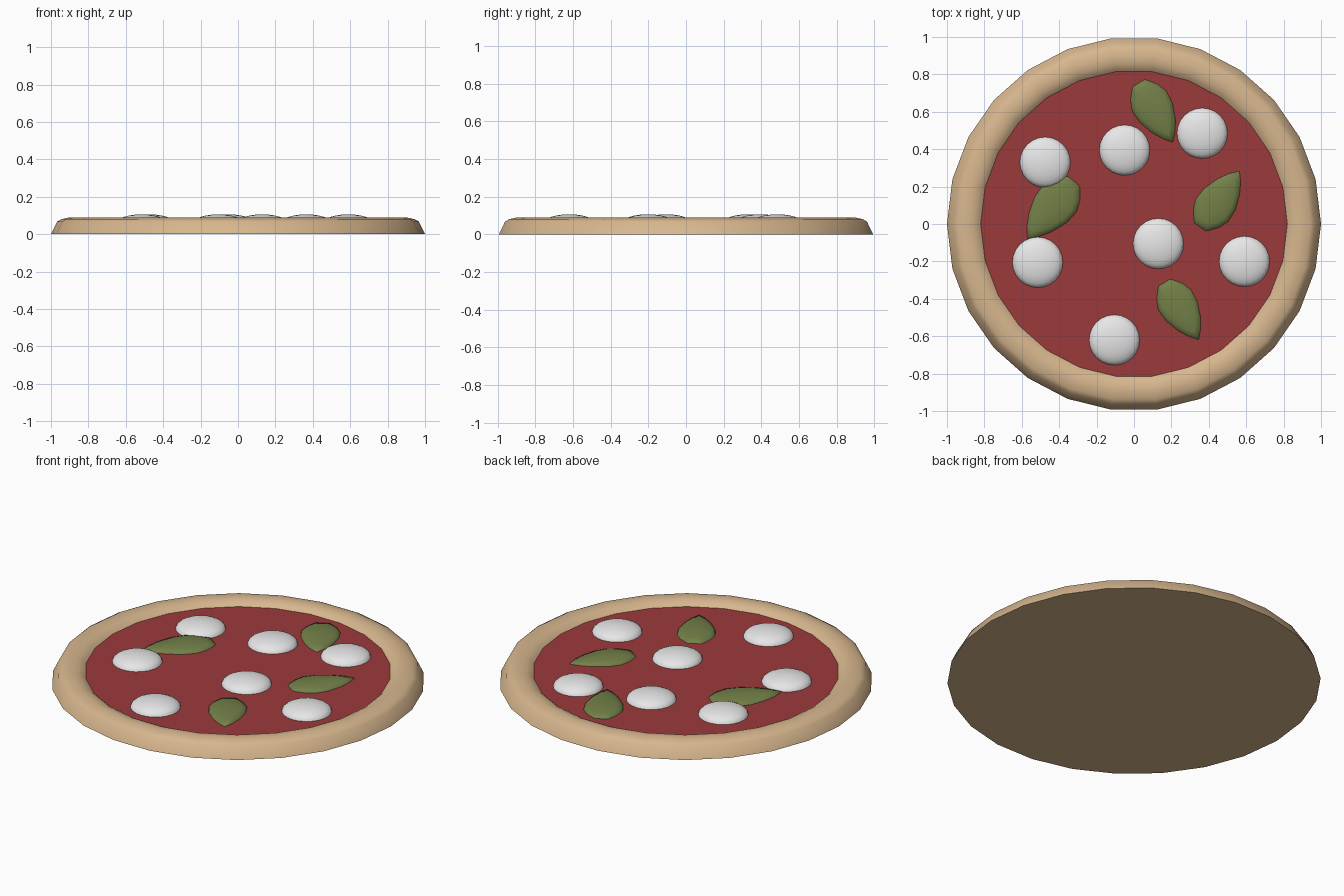
import bpy, bmesh, math
from mathutils import Matrix, Vector

if "Cube" in bpy.data.objects:
    bpy.data.objects.remove(bpy.data.objects["Cube"])


def material(name, rgb):
    m = bpy.data.materials.new(name)
    m.diffuse_color = (*rgb, 1)
    m.use_nodes = True
    m.node_tree.nodes["Principled BSDF"].inputs["Base Color"].default_value = m.diffuse_color
    return m


CRUST = material("baked_dough", (0.68, 0.47, 0.27))
SAUCE = material("tomato_red", (0.33, 0.042, 0.044))
CHEESE = material("cheese_white", (0.88, 0.88, 0.88))
LEAF = material("leaf_green", (0.17, 0.215, 0.065))

SAUCE_Z = 0.059


def stack(name, rings, mat, bottom=True, top=True, angle=50, loc=(0, 0, 0), turn=0):
    """Skin a stack of counter-clockwise rings, from the lowest one up."""
    bm = bmesh.new()
    vs = [[bm.verts.new(p) for p in ring] for ring in rings]
    n = len(vs[0])
    for lo, hi in zip(vs, vs[1:]):
        for k in range(n):
            j = (k + 1) % n
            bm.faces.new((lo[k], lo[j], hi[j], hi[k]))
    if bottom:
        bm.faces.new(vs[0][::-1])
    if top:
        bm.faces.new(vs[-1])
    me = bpy.data.meshes.new(name)
    bm.to_mesh(me)
    bm.free()
    me.materials.append(mat)
    ob = bpy.data.objects.new(name, me)
    ob.location = loc
    ob.rotation_euler.z = turn
    bpy.context.collection.objects.link(ob)
    bpy.ops.object.select_all(action='DESELECT')
    ob.select_set(True)
    bpy.context.view_layer.objects.active = ob
    bpy.ops.object.shade_smooth_by_angle(angle=math.radians(angle))
    return ob


def circle(r, z, n):
    return [(r * math.cos(2 * math.pi * k / n), r * math.sin(2 * math.pi * k / n), z)
            for k in range(n)]


# Crust: rounded rim with a flat base, 26 sides
profile = [(1.0, 0), (0.967, 0.068), (0.945, 0.080), (0.90, 0.090),
           (0.86, 0.084), (0.835, 0.072), (0.82, SAUCE_Z)]
stack("crust", [circle(r, z, 26) for r, z in profile], CRUST, top=False, angle=60)

# Sauce: flat disc inside the rim
stack("sauce", [circle(0.82, SAUCE_Z, 26)], SAUCE, bottom=False)

# Cheese: flattened domes
dome = [(0.135 * math.cos(a), 0.047 * math.sin(a))
        for a in [math.radians(d) for d in (0, 15, 30, 45, 60, 75, 86)]]
for i, (x, y) in enumerate([(-0.475, 0.33), (-0.05, 0.395), (0.365, 0.485), (0.13, -0.105),
                            (0.59, -0.20), (-0.515, -0.205), (-0.105, -0.62)]):
    stack(f"cheese_{i + 1}", [circle(r, z, 24) for r, z in dome], CHEESE,
          loc=(x, y, SAUCE_Z), angle=60)

# Basil leaves: low teardrop domes, round at the stem end and pointed at the tip
half = [(0, 0.036), (0.04, 0.05), (0.15, 0.082), (0.3, 0.104), (0.5, 0.10),
        (0.72, 0.072), (0.88, 0.038)]


def leaf_ring(length, s, z):
    pts = [(t, -w) for t, w in half] + [(1, 0)] + [(t, w) for t, w in reversed(half)]
    return [(((t - 0.42) * s + 0.42 - 1) * length, w * s * length / 0.36, z) for t, w in pts]


for i, (x, y, length, deg) in enumerate([(0.21, 0.435, 0.37, -60), (0.565, 0.285, 0.37, 55),
                                         (-0.572, -0.08, 0.40, 231), (0.347, -0.62, 0.36, -59)]):
    rings = [leaf_ring(length, s, z) for s, z in
             ((1, -0.004), (0.97, 0.006), (0.75, 0.016), (0.4, 0.022), (0.1, 0.024))]
    stack(f"basil_leaf_{i + 1}", rings, LEAF, loc=(x, y, SAUCE_Z), turn=math.radians(deg))
